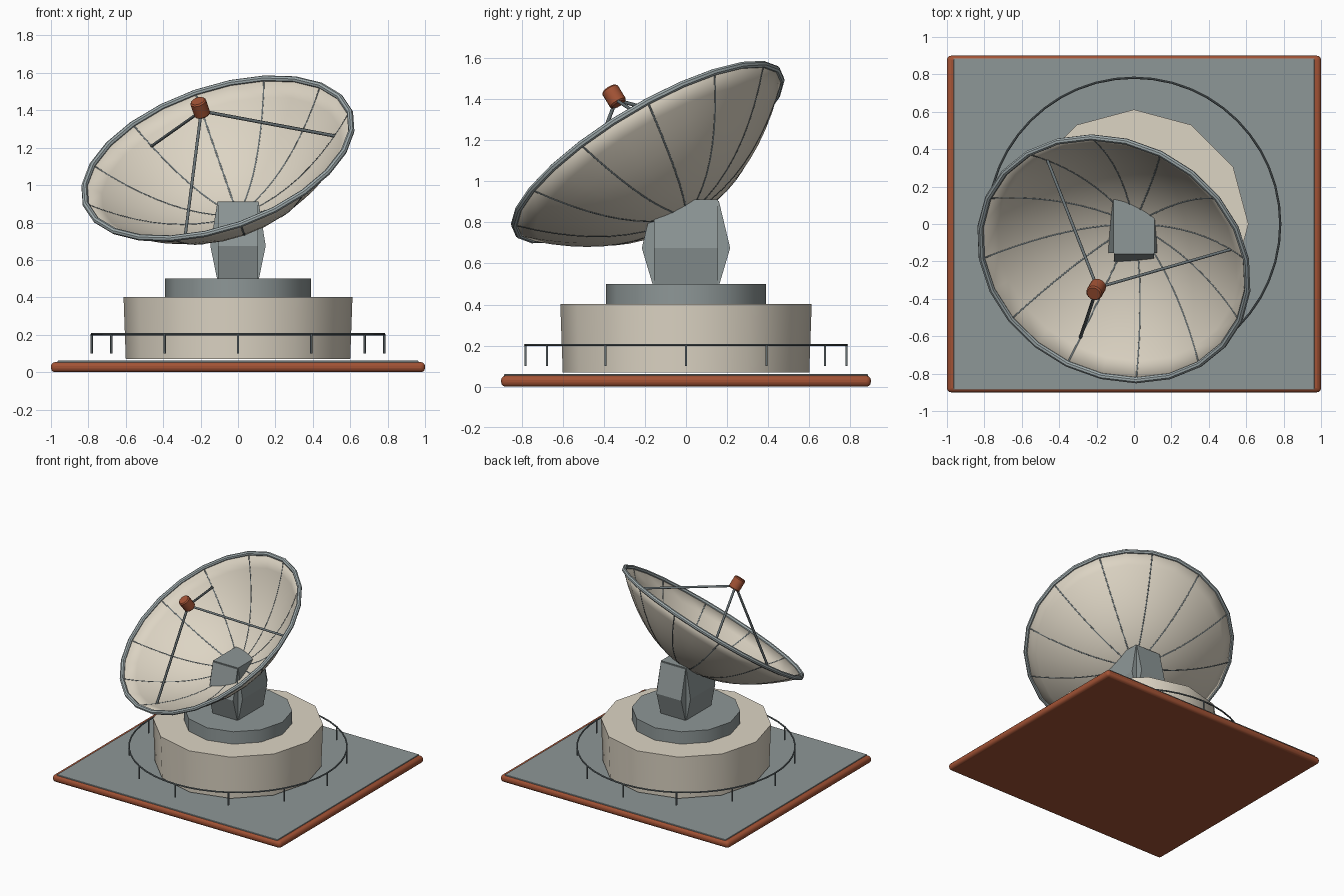
import bpy, bmesh
from math import sin, cos, pi, radians
from mathutils import Matrix, Vector

if "Cube" in bpy.data.objects:
    bpy.data.objects.remove(bpy.data.objects["Cube"], do_unlink=True)


def material(name, r, g, b):
    m = bpy.data.materials.new(name)
    m.use_nodes = True
    m.diffuse_color = (r, g, b, 1)
    m.node_tree.nodes["Principled BSDF"].inputs["Base Color"].default_value = (r, g, b, 1)
    return m


cream = material("warm cream", 0.72, 0.66, 0.55)
grey = material("blue grey", 0.27, 0.31, 0.31)
rim_grey = material("pale grey", 0.36, 0.42, 0.43)
rust = material("rust red", 0.36, 0.085, 0.035)
steel = material("dark steel", 0.14, 0.17, 0.18)


def finish(name, bm, mat, matrix=Matrix(), angle=40):
    bmesh.ops.recalc_face_normals(bm, faces=bm.faces)
    mesh = bpy.data.meshes.new(name)
    bm.to_mesh(mesh)
    bm.free()
    mesh.polygons.foreach_set("use_smooth", [True] * len(mesh.polygons))
    mesh.set_sharp_from_angle(angle=radians(angle))
    mesh.materials.append(mat)
    ob = bpy.data.objects.new(name, mesh)
    bpy.context.collection.objects.link(ob)
    ob.matrix_world = matrix
    return ob


def box(name, size, z0, z1, mat, bevel):
    bm = bmesh.new()
    bmesh.ops.create_cube(bm, size=1)
    bmesh.ops.scale(bm, vec=(size[0], size[1], z1 - z0), verts=bm.verts)
    bmesh.ops.translate(bm, vec=(0, 0, (z0 + z1) / 2), verts=bm.verts)
    ob = finish(name, bm, mat)
    mod = ob.modifiers.new("bevel", "BEVEL")
    mod.width, mod.segments = bevel, 3
    return ob


def lathe(name, profile, sides, mat, matrix=Matrix(), turn=0.0, closed=False):
    """Spin (radius, height) points around z."""
    bm = bmesh.new()
    pts = [bm.verts.new((r * cos(turn), r * sin(turn), h)) for r, h in profile]
    edges = [bm.edges.new(p) for p in zip(pts, pts[1:])]
    if closed:
        edges.append(bm.edges.new((pts[-1], pts[0])))
    bmesh.ops.spin(bm, geom=pts + edges, cent=(0, 0, 0), axis=(0, 0, 1),
                   angle=2 * pi, steps=sides, use_merge=True)
    bmesh.ops.remove_doubles(bm, verts=bm.verts, dist=0.0001)
    return finish(name, bm, mat, matrix)


def ring(name, radius, height, tube, sides, mat, matrix=Matrix(), turn=0.0):
    section = [(radius + tube * cos(k * pi / 4), height + tube * sin(k * pi / 4)) for k in range(8)]
    return lathe(name, section, sides, mat, matrix, turn, closed=True)


def rod(name, points, radius, mat, matrix=Matrix()):
    curve = bpy.data.curves.new(name, "CURVE")
    curve.dimensions = "3D"
    curve.bevel_depth, curve.bevel_resolution = radius, 1
    curve.use_fill_caps = True
    spline = curve.splines.new("POLY")
    spline.points.add(len(points) - 1)
    for p, co in zip(spline.points, points):
        p.co = (*co, 1)
    curve.materials.append(mat)
    ob = bpy.data.objects.new(name, curve)
    bpy.context.collection.objects.link(ob)
    ob.matrix_world = matrix
    return ob


# Ground slab and deck
box("base_slab", (2, 1.8), 0, 0.054, rust, 0.022)
box("deck_plate", (1.93, 1.77), 0.04, 0.061, grey, 0.003)

# Drum and turntable
lathe("drum", [(0, 0.07), (0.6, 0.07), (0.612, 0.402), (0, 0.402)], 12, cream)
lathe("turntable", [(0, 0.4), (0.39, 0.4), (0.39, 0.5), (0, 0.5)], 12, grey)

# Pedestal: two crossing prisms with a bulged outline
def prism(name, outline, half_depth, turned):
    bm = bmesh.new()
    def place(a, z, d):
        return (d, a, z) if turned else (a, d, z)
    face = bm.faces.new([bm.verts.new(place(a, z, -half_depth)) for a, z in outline])
    out = bmesh.ops.extrude_face_region(bm, geom=[face])["geom"]
    bmesh.ops.translate(bm, vec=place(0, 0, 2 * half_depth),
                        verts=[v for v in out if isinstance(v, bmesh.types.BMVert)])
    return finish(name, bm, grey, angle=20)


def bulge(end, middle, top):
    return [(-end, 0.49), (end, 0.49), (middle, 0.675), (end, top), (-end, top), (-middle, 0.675)]


prism("pedestal_long", bulge(0.16, 0.215, 0.905), 0.108, True)
prism("pedestal_cross", bulge(0.11, 0.148, 0.912), 0.155, False)

# Handrail
RAIL = 0.782
ring("handrail", RAIL, 0.203, 0.006, 48, steel)
for k in range(12):
    x, y = RAIL * cos(k * pi / 6), RAIL * sin(k * pi / 6)
    rod(f"rail_post_{k + 1}", [(x, y, 0.1), (x, y, 0.203)], 0.006, steel)

# Dish, aimed forward, to the right and upward
aim = (Matrix.Translation((0, 0, 0.835)) @ Matrix.Rotation(radians(-30), 4, "Z")
       @ Matrix.Rotation(radians(35), 4, "X"))
R, DEPTH, TURN = 0.748, 0.375, radians(5)


def bowl(r):
    return DEPTH * (r / R) ** 2


def on_bowl(r, angle):
    return Vector((r * cos(angle), r * sin(angle), bowl(r)))


steps = [R * k / 10 for k in range(11)]
dish = lathe("dish", [(r, bowl(r)) for r in steps], 24, cream, aim, TURN)
shell = dish.modifiers.new("thickness", "SOLIDIFY")
shell.thickness, shell.offset = 0.008, 0
ring("dish_rim", R, DEPTH, 0.017, 24, rim_grey, aim, TURN)
for k in range(12):
    rod(f"dish_rib_{k + 1}", [on_bowl(r, TURN + k * pi / 6) for r in steps], 0.0065, steel, aim)

# Feed and its three struts
FEED = 0.705
lathe("feed", [(0, FEED - 0.046), (0.037, FEED - 0.046), (0.044, FEED - 0.038),
               (0.044, FEED + 0.038), (0.037, FEED + 0.046), (0, FEED + 0.046)], 16, rust, aim)
for k in range(3):
    foot = on_bowl(0.632, radians(35 + 120 * k))
    rod(f"feed_strut_{k + 1}", [foot, (0, 0, FEED - 0.02)], 0.009, steel, aim)
